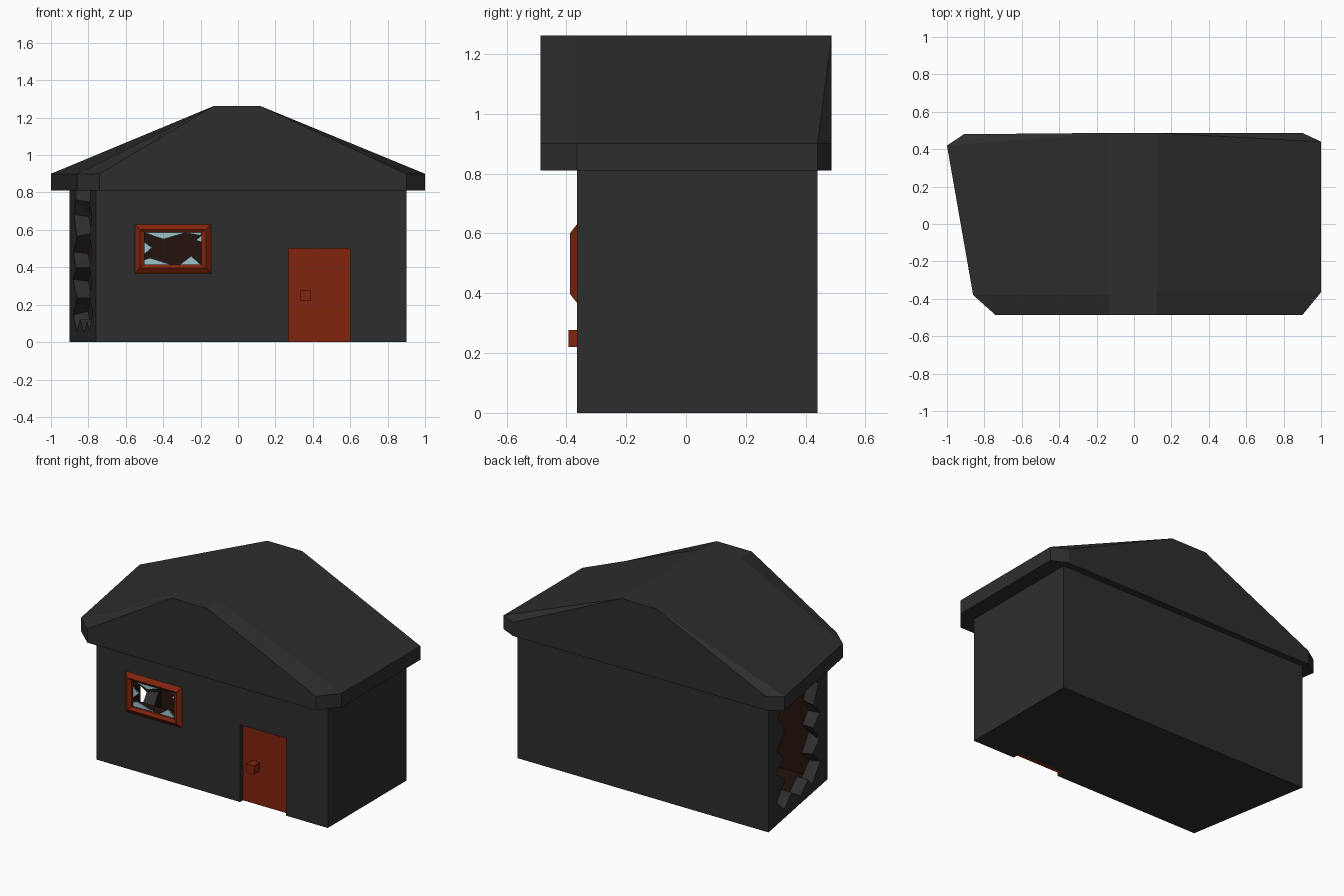
import bpy, bmesh, random

if "Cube" in bpy.data.objects:
    bpy.data.objects.remove(bpy.data.objects["Cube"])

random.seed(4)


def material(name, rgb):
    m = bpy.data.materials.new(name)
    m.diffuse_color = (*rgb, 1)
    m.use_nodes = True
    m.node_tree.nodes["Principled BSDF"].inputs["Base Color"].default_value = m.diffuse_color
    return m


GREY = material("dark_grey", (0.027, 0.027, 0.027))
INNER = material("dark_interior", (0.017, 0.006, 0.004))
RED = material("rust_red", (0.22, 0.018, 0.004))
GLASS = material("glass", (0.33, 0.56, 0.6))


def loft(name, rings, mats, index=0, caps=True):
    """Skin rings of equal point count; optional caps on both ends."""
    bm = bmesh.new()
    vs = [[bm.verts.new(p) for p in r] for r in rings]
    n = len(vs[0])
    for a, b in zip(vs, vs[1:]):
        for i in range(n):
            j = (i + 1) % n
            bm.faces.new((a[i], a[j], b[j], b[i]))
    if caps:
        bm.faces.new(vs[0])
        bm.faces.new(vs[-1])
    bmesh.ops.remove_doubles(bm, verts=bm.verts, dist=1e-4)
    bmesh.ops.recalc_face_normals(bm, faces=bm.faces)
    for f in bm.faces:
        f.material_index = index
    me = bpy.data.meshes.new(name)
    bm.to_mesh(me)
    bm.free()
    for m in mats:
        me.materials.append(m)
    ob = bpy.data.objects.new(name, me)
    bpy.context.collection.objects.link(ob)
    return ob


def flat(points, z):
    return [(x, y, z) for x, y in points]


def rect(x0, x1, z0, z1, y):
    return [(x0, y, z0), (x1, y, z0), (x1, y, z1), (x0, y, z1)]


def box(name, x0, x1, y0, y1, z0, z1, mats, index=0):
    return loft(name, [rect(x0, x1, z0, z1, y0), rect(x0, x1, z0, z1, y1)], mats, index)


def cut(target, cutter):
    mod = target.modifiers.new("cut", 'BOOLEAN')
    mod.operation = 'DIFFERENCE'
    mod.solver = 'EXACT'
    mod.object = cutter
    bpy.context.view_layer.objects.active = target
    bpy.ops.object.modifier_apply(modifier=mod.name)
    bpy.data.objects.remove(cutter)


# walls: prism with a slanted left side, hollowed to a dark room
wall_mats = [GREY, INNER]
outer = [(-0.9, 0.44), (-0.76, -0.365), (0.9, -0.365), (0.9, 0.44)]
inner = [(-0.806, 0.36), (-0.693, -0.285), (0.82, -0.285), (0.82, 0.36)]
walls = loft("walls", [flat(outer, 0), flat(outer, 0.812)], wall_mats)
cut(walls, loft("room_cutter", [flat(inner, 0.03), flat(inner, 0.9)], wall_mats, 1))

# window opening and door recess
cut(walls, box("window_cutter", -0.5, -0.195, -0.5, -0.2, 0.415, 0.585, wall_mats, 1))
cut(walls, box("door_cutter", 0.27, 0.6, -0.5, -0.31, -0.1, 0.5, wall_mats))

# jagged breach in the left wall
steps = 9
heights = [0.07 + 0.68 * i / (steps - 1) for i in range(steps)]


def ragged(offset):
    side = lambda y, s: [(y + (0.05 if i % 2 else -0.04) * s + random.uniform(-0.025, 0.025),
                          z + random.uniform(-0.025, 0.025)) for i, z in enumerate(heights)]
    back, front = side(0.27, 1), side(-0.21, -1)
    ring = back + [(0.25, 0.83), (-0.2, 0.83)] + front[::-1]
    ring += [(-0.1, 0.11), (0.0, 0.05), (0.12, 0.12)]
    return [(-0.9 + 0.14 * (0.44 - y) / 0.805 + offset, y, z) for y, z in ring]


breach = loft("breach_cutter", [ragged(-0.03), ragged(0.11)], wall_mats)
bm = bmesh.new()
bm.from_mesh(breach.data)
bmesh.ops.triangulate(bm, faces=bm.faces)
bm.to_mesh(breach.data)
bm.free()
cut(walls, breach)

# roof: chamfered eave slab rising to a flat ridge
eave = [(1, 0.44), (0.9, 0.487), (-0.91, 0.48), (-1, 0.42),
        (-0.86, -0.38), (-0.74, -0.487), (0.9, -0.487), (1, -0.365)]
ridge = [(0.12, 0.487), (0.12, 0.487), (-0.13, 0.487), (-0.13, 0.487),
         (-0.13, -0.38), (-0.13, -0.487), (0.12, -0.487), (0.12, -0.365)]
loft("roof", [flat(eave, 0.81), flat(eave, 0.9), flat(ridge, 1.262)], [GREY])

# door and knob
box("door", 0.27, 0.6, -0.335, -0.308, 0, 0.5, [RED])
box("door_knob", 0.335, 0.39, -0.393, -0.33, 0.22, 0.277, [RED])

# bevelled window frame
loft("window_frame", [rect(-0.55, -0.145, 0.368, 0.63, -0.365),
                      rect(-0.525, -0.17, 0.397, 0.602, -0.387),
                      rect(-0.5, -0.195, 0.415, 0.585, -0.375),
                      rect(-0.5, -0.195, 0.415, 0.585, -0.34)], [RED], caps=False)

# broken glass shards along the edges of the opening
shards = [((-0.5, 0.585), (-0.28, 0.585), (-0.4, 0.55)),
          ((-0.28, 0.585), (-0.195, 0.585), (-0.2, 0.57)),
          ((-0.5, 0.535), (-0.46, 0.505), (-0.5, 0.47)),
          ((-0.5, 0.44), (-0.47, 0.45), (-0.36, 0.415), (-0.5, 0.415)),
          ((-0.31, 0.415), (-0.29, 0.43), (-0.25, 0.46), (-0.2, 0.415)),
          ((-0.195, 0.535), (-0.225, 0.545), (-0.195, 0.57))]
for i, pts in enumerate(shards):
    loft(f"glass_shard_{i + 1}", [[(x, y, z) for x, z in pts] for y in (-0.362, -0.354)], [GLASS])
